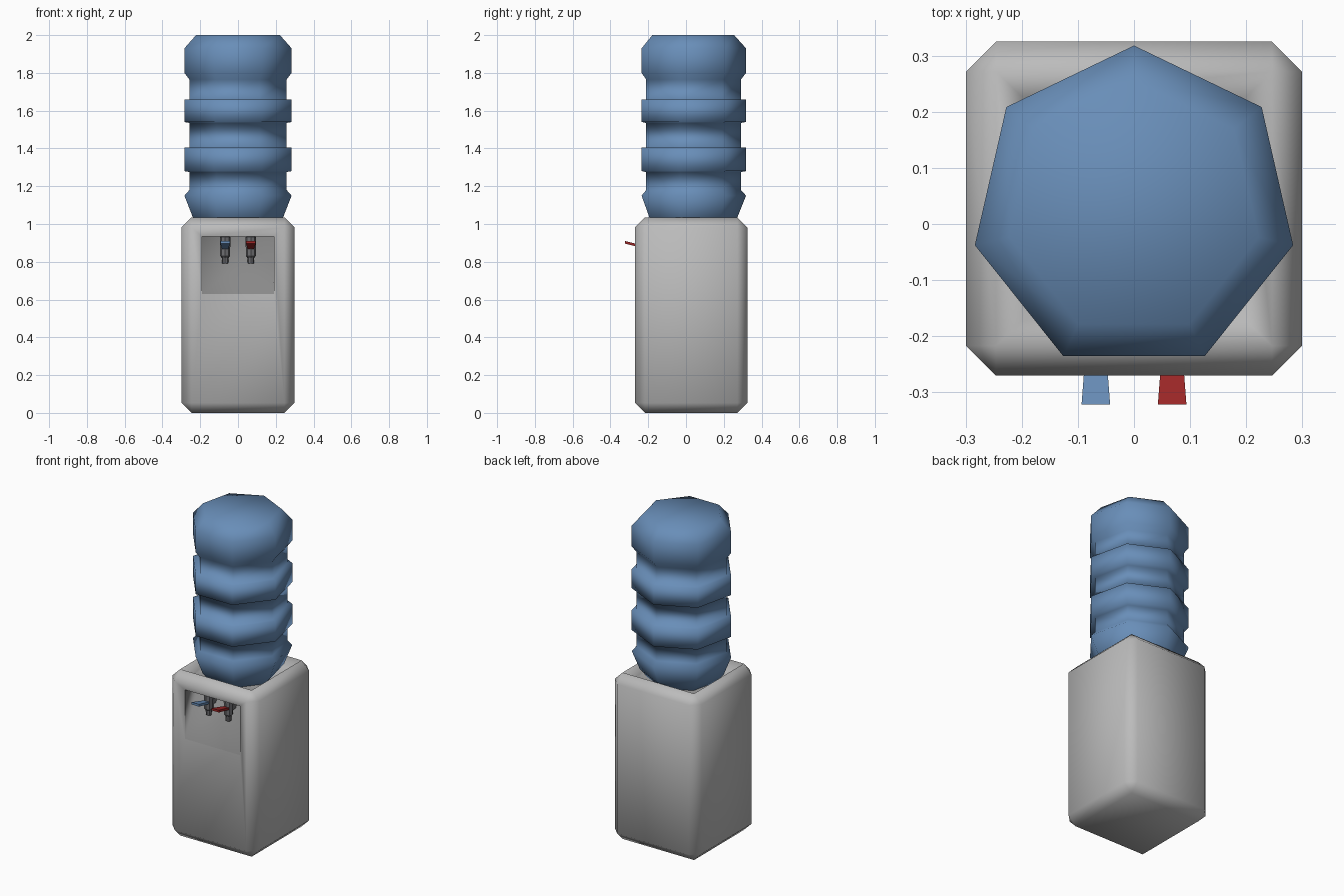
import bpy, bmesh, math
from mathutils import Vector

if "Cube" in bpy.data.objects:
    bpy.data.objects.remove(bpy.data.objects["Cube"])


def material(name, rgb):
    m = bpy.data.materials.new(name)
    m.diffuse_color = (*rgb, 1)
    m.use_nodes = True
    m.node_tree.nodes["Principled BSDF"].inputs["Base Color"].default_value = m.diffuse_color
    return m


BODY = material("light_grey", (0.50, 0.50, 0.50))
RECESS = material("mid_grey", (0.25, 0.25, 0.25))
TAP = material("dark_grey", (0.16, 0.16, 0.17))
BLUE = material("water_blue", (0.14, 0.27, 0.48))
RED = material("hot_red", (0.34, 0.02, 0.02))
CY = 0.027  # cabinet and bottle axis in y


def finish(bm, name, mats, smooth=True):
    bmesh.ops.recalc_face_normals(bm, faces=bm.faces)
    for f in bm.faces:
        f.smooth = smooth
    me = bpy.data.meshes.new(name)
    bm.to_mesh(me)
    bm.free()
    for m in mats:
        me.materials.append(m)
    ob = bpy.data.objects.new(name, me)
    bpy.context.collection.objects.link(ob)
    return ob


def lathe(name, profile, sides, x, y, mat, smooth=True):
    """Closed ring stack from (radius, z) pairs, one corner pointing back."""
    bm = bmesh.new()
    rings = []
    for r, z in profile:
        angles = [math.pi / 2 + 2 * math.pi * i / sides for i in range(sides)]
        rings.append([bm.verts.new((x + r * math.cos(a), y + r * math.sin(a), z)) for a in angles])
    for lo, hi in zip(rings, rings[1:]):
        for i in range(sides):
            j = (i + 1) % sides
            bm.faces.new((lo[i], lo[j], hi[j], hi[i]))
    bm.faces.new(rings[0])
    bm.faces.new(rings[-1])
    return finish(bm, name, [mat], smooth)


def inset_to(bm, face, place):
    """Inset a face and move its corners to place(co); returns the new rim faces."""
    rim = bmesh.ops.inset_region(bm, faces=[face], thickness=0.01)["faces"]
    for v in face.verts:
        v.co = place(v.co.copy())
    return rim


# cabinet: chamfered box with a dished top and a tap recess in the front
bm = bmesh.new()
bmesh.ops.create_cube(bm, size=1)
for v in bm.verts:
    v.co = Vector((v.co.x * 0.598, v.co.y * 0.595 + 0.0275, (v.co.z + 0.5) * 1.035))
bmesh.ops.bevel(bm, geom=bm.edges[:], offset=0.053, segments=1, affect='EDGES')
bm.normal_update()
front = min(bm.faces, key=lambda f: f.calc_center_median().y)
top = max(bm.faces, key=lambda f: f.calc_center_median().z)

inset_to(bm, top, lambda c: Vector((math.copysign(0.2, c.x), CY + math.copysign(0.2, c.y - CY), 0.985)))


def opening(y):
    return lambda c: Vector((math.copysign(0.19, c.x), y, 0.935 if c.z > 0.6 else 0.63))


inset_to(bm, front, opening(-0.252))
rim_edges = list(front.edges)
walls = inset_to(bm, front, opening(-0.10))
for f in walls + [front]:
    f.material_index = 1
for e in rim_edges:
    if e.is_valid:
        e.smooth = False
finish(bm, "cabinet", [BODY, RECESS])

# bottle: seven-sided ribbed stack
W, N = 0.291, 0.264  # rib and groove radii
lathe("water_bottle", [
    (0.19, 0.97), (0.245, 1.035), (W, 1.15), (N, 1.18),
    (N, 1.275), (W, 1.28), (W, 1.405), (N, 1.405),
    (N, 1.535), (W, 1.54), (W, 1.66), (N, 1.66),
    (N, 1.765), (W, 1.80), (W, 1.93), (0.228, 2.0)], 7, 0, CY, BLUE)


def lever(name, x, mat):
    """Flat paddle, wider and slightly raised at the front tip."""
    bm = bmesh.new()
    bmesh.ops.create_cube(bm, size=1)
    for v in bm.verts:
        tip = v.co.y < 0
        v.co = Vector((x + v.co.x * (0.051 if tip else 0.032),
                       -0.322 if tip else -0.2,
                       (0.903 if tip else 0.872) + v.co.z * 0.014))
    finish(bm, name, [mat], False)


# taps: stepped spout, mounting arm to the back wall, coloured lever
for side, x, mat in (("cold", -0.068, BLUE), ("hot", 0.068, RED)):
    lathe(side + "_tap_spout", [(0.016, 0.79), (0.018, 0.82), (0.026, 0.83),
                                (0.028, 0.93), (0.022, 0.934)], 8, x, -0.19, TAP, False)
    bm = bmesh.new()
    bmesh.ops.create_cube(bm, size=1)
    for v in bm.verts:
        v.co = Vector((x + v.co.x * 0.03, -0.14 + v.co.y * 0.09, 0.865 + v.co.z * 0.03))
    finish(bm, side + "_tap_arm", [TAP], False)
    lever(side + "_lever", x, mat)
